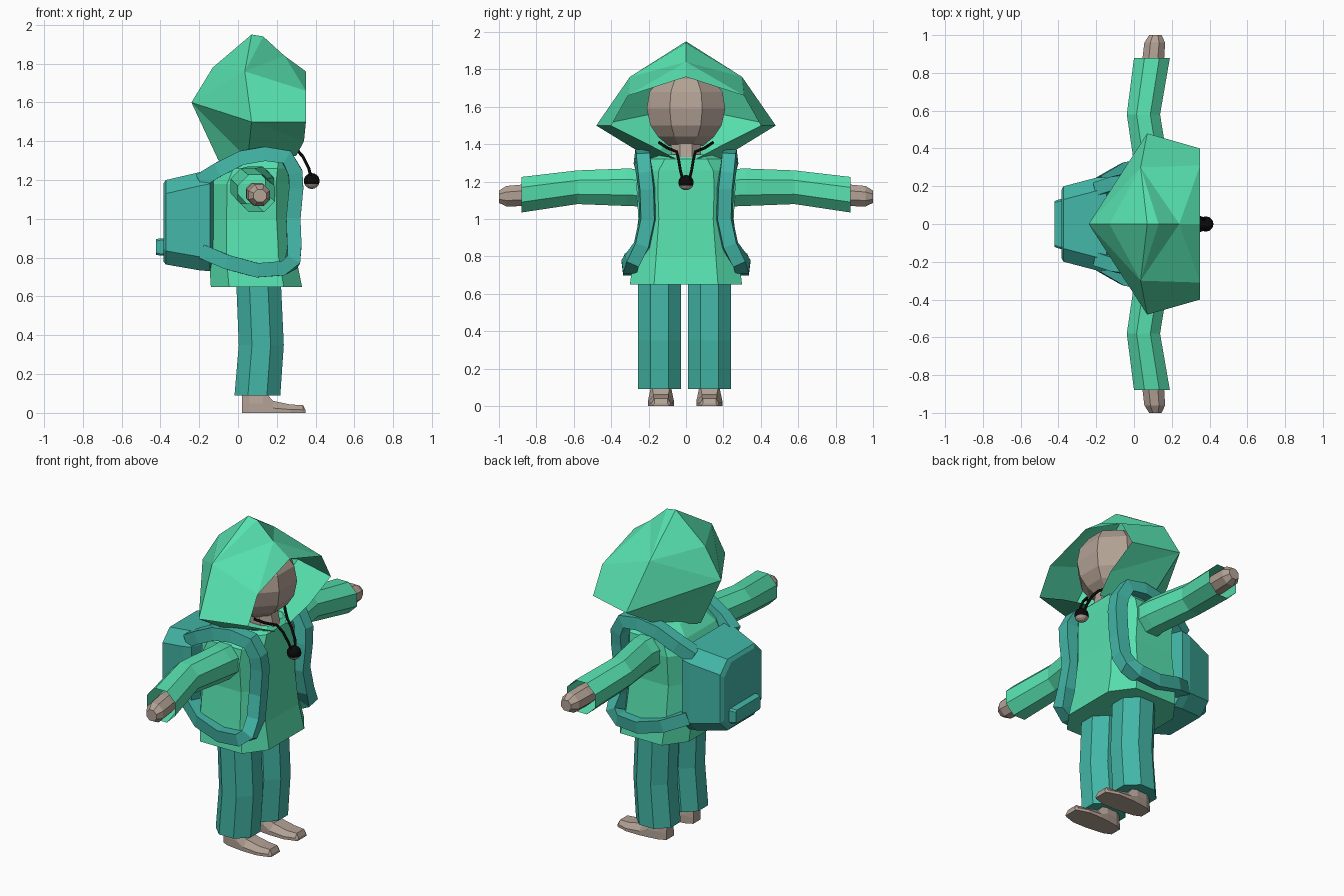
import bpy, bmesh, math
from mathutils import Vector

if "Cube" in bpy.data.objects:
    bpy.data.objects.remove(bpy.data.objects["Cube"])


def material(name, rgb):
    m = bpy.data.materials.new(name)
    m.diffuse_color = (*rgb, 1)
    m.use_nodes = True
    m.node_tree.nodes["Principled BSDF"].inputs["Base Color"].default_value = m.diffuse_color
    return m


GREEN = material("coat green", (0.095, 0.75, 0.43))
TEAL = material("pack teal", (0.056, 0.47, 0.385))
SKIN = material("skin", (0.45, 0.36, 0.30))
BLACK = material("cord black", (0.003, 0.003, 0.003))


def build(name, verts, faces, mat):
    bm = bmesh.new()
    vs = [bm.verts.new(v) for v in verts]
    for f in faces:
        bm.faces.new([vs[i] for i in f])
    bmesh.ops.recalc_face_normals(bm, faces=bm.faces)
    me = bpy.data.meshes.new(name)
    bm.to_mesh(me)
    bm.free()
    ob = bpy.data.objects.new(name, me)
    bpy.context.collection.objects.link(ob)
    me.materials.append(mat)
    return ob


def loft(name, rings, mat, caps=(True, True)):
    """Skin a list of equal-length rings."""
    n = len(rings[0])
    verts = [p for r in rings for p in r]
    faces = []
    for k in range(len(rings) - 1):
        for i in range(n):
            j = (i + 1) % n
            faces.append((k*n + i, k*n + j, (k+1)*n + j, (k+1)*n + i))
    if caps[0]:
        faces.append(tuple(range(n)))
    if caps[1]:
        faces.append(tuple(range(len(verts) - n, len(verts))))
    return build(name, verts, faces, mat)


def octagon(centre, a, b, axis, n=8):
    """Flat-sided ring around an axis with half extents a and b."""
    out = []
    for i in range(n):
        t = 2 * math.pi * (i + 0.5) / n
        u = a * math.cos(t) / math.cos(math.pi / n)
        v = b * math.sin(t) / math.cos(math.pi / n)
        d = {"x": (0, u, v), "y": (u, 0, v), "z": (u, v, 0)}[axis]
        out.append(Vector(centre) + Vector(d))
    return out


def coat_ring(z, b, f, w):
    """Box ring with chamfered corners, from back x to front x."""
    cx, cy = (f - b) * 0.2, w * 0.43
    return [(f, -w + cy, z), (f, w - cy, z), (f - cx, w, z), (b + cx, w, z),
            (b, w - cy, z), (b, -w + cy, z), (b + cx, -w, z), (f - cx, -w, z)]


# Coat body: z, back x, front x, half width
body = [(0.65, -0.14, 0.33, 0.30), (0.80, -0.15, 0.30, 0.28), (1.00, -0.145, 0.285, 0.255),
        (1.18, -0.14, 0.28, 0.265), (1.26, -0.10, 0.28, 0.255), (1.32, -0.04, 0.275, 0.20),
        (1.345, 0.02, 0.25, 0.13)]
loft("coat_body", [coat_ring(*r) for r in body], GREEN)

# Hood: centre-line points, then points on one side mirrored to the other
mid = {"T": (-0.24, 0, 1.60), "B": (-0.13, 0, 1.78), "P": (0.07, 0, 1.95),
       "Q": (0.13, 0, 1.94), "R": (0.24, 0, 1.84), "F": (0.35, 0, 1.76), "N": (-0.10, 0, 1.30)}
side = {"S": (0.07, 0.48, 1.50), "M": (0.035, 0.30, 1.76), "f": (0.35, 0.31, 1.66),
        "g": (0.35, 0.40, 1.50), "h": (0.34, 0.20, 1.40), "n": (0.05, 0.17, 1.31),
        "m": (0.30, 0.06, 1.325)}
hood_faces = ["TBM", "BPM", "TMS", "PQM", "QRM", "RfM", "RFf", "MfgS", "Sgh", "Shmn", "TSn", "TnN"]
keys = list(mid) + list(side)
verts = [mid[k] for k in mid] + [side[k] for k in side]
verts += [(x, -y, z) for x, y, z in side.values()]
faces = [[keys.index(c) for c in f] for f in hood_faces]
faces += [[i + len(side) if i >= len(mid) else i for i in f][::-1] for f in faces]
build("hood", verts, faces, GREEN)

# Head and neck
head = [(1.39, 0.09, 0.09), (1.44, 0.15, 0.15), (1.50, 0.185, 0.19), (1.59, 0.20, 0.21),
        (1.68, 0.185, 0.195), (1.75, 0.14, 0.14), (1.79, 0.07, 0.07)]
loft("head", [octagon((0.14, 0, z), a, b, "z") for z, a, b in head], SKIN)
loft("neck", [octagon((x, 0, z), 0.085, 0.08, "z") for x, z in ((0.19, 1.28), (0.16, 1.42))], SKIN)

for s, tag in ((1, "left"), (-1, "right")):
    # Sleeve: y, centre x, centre z, half extents
    arm = [(0.18, 0.09, 1.165, 0.105, 0.10), (0.32, 0.09, 1.17, 0.09, 0.10),
           (0.58, 0.05, 1.17, 0.088, 0.09), (0.88, 0.095, 1.13, 0.095, 0.095)]
    loft(tag + "_sleeve", [octagon((x, s*y, z), a, b, "y") for y, x, z, a, b in arm],
         GREEN, (True, False))

    # Hand, running back into the sleeve
    hand = [(0.74, 0.05), (0.86, 0.058), (0.96, 0.055), (1.0, 0.033)]
    loft(tag + "_hand", [octagon((0.09 + (y - 0.74) * 0.09, s*y, 1.135 - (y - 0.74) * 0.06),
                                 r, r, "y") for y, r in hand], SKIN)

    # Trouser leg, a touch wider apart on the right
    leg_y = 0.125 if s > 0 else -0.142
    leg = [(0.09, 0.10, 0.118), (0.35, 0.12, 0.116), (0.70, 0.105, 0.115)]
    loft(tag + "_trouser_leg", [octagon((x, leg_y, z), r, 0.115, "z") for z, x, r in leg], TEAL)

    # Foot: x, half width of sole, half width on top, top height
    foot = [(0.02, 0.035, 0.03, 0.09), (0.06, 0.055, 0.05, 0.12), (0.13, 0.065, 0.05, 0.12),
            (0.18, 0.07, 0.04, 0.062), (0.27, 0.07, 0.04, 0.043), (0.335, 0.05, 0.035, 0.04),
            (0.348, 0.042, 0.035, 0.015)]
    rings = []
    for x, w, t, h in foot:
        c = leg_y + (0 if s > 0 else 0.008)
        rings.append([(x, c - w, 0), (x, c + w, 0), (x, c + w, h * 0.4),
                      (x, c + t, h), (x, c - t, h), (x, c - w, h * 0.4)])
    loft(tag + "_foot", rings, SKIN)

    # Backpack strap looping round the shoulder and under the arm
    path = [(-0.19, 0.185, 1.20), (-0.10, 0.215, 1.255), (0.02, 0.23, 1.315), (0.14, 0.235, 1.335),
            (0.25, 0.23, 1.32), (0.295, 0.22, 1.24), (0.30, 0.21, 1.16), (0.285, 0.205, 1.00),
            (0.29, 0.235, 0.86), (0.28, 0.285, 0.775), (0.23, 0.30, 0.745),
            (0.10, 0.30, 0.735), (-0.05, 0.285, 0.775), (-0.17, 0.215, 0.825)]
    pts = [Vector((x, s*y, z)) for x, y, z in path]
    rings = []
    for i, p in enumerate(pts):
        d = pts[min(i + 1, len(pts) - 1)] - pts[max(i - 1, 0)]
        out = Vector((-d.z, 0, d.x)).normalized() * 0.037
        wide = d.cross(out).normalized() * 0.045
        rings.append([p + out + wide * 0.8, p + out - wide * 0.8,
                      p - out - wide, p - out + wide])
    loft(tag + "_strap", rings, TEAL)

    # Drawstring from the hood to the toggle
    cu = bpy.data.curves.new(tag + "_drawstring", "CURVE")
    cu.dimensions = "3D"
    cu.bevel_depth = 0.008
    cu.bevel_resolution = 1
    sp = cu.splines.new("POLY")
    cord = [(0.21, 0.145, 1.41), (0.25, 0.10, 1.38), (0.30, 0.05, 1.36), (0.335, 0.04, 1.32),
            (0.365, 0.03, 1.26), (0.38, 0.015, 1.20)]
    sp.points.add(len(cord) - 1)
    for q, (x, y, z) in zip(sp.points, cord):
        q.co = (x, s*y, z, 1)
    ob = bpy.data.objects.new(tag + "_drawstring", cu)
    bpy.context.collection.objects.link(ob)
    cu.materials.append(BLACK)

# Toggle: black bead with a pale underside
bpy.ops.mesh.primitive_uv_sphere_add(segments=12, ring_count=8, radius=0.041,
                                     location=(0.38, 0, 1.195))
bead = bpy.context.object
bead.name = "toggle"
bead.data.materials.append(BLACK)
bead.data.materials.append(SKIN)
for p in bead.data.polygons:
    p.material_index = 1 if p.center.z < -0.018 else 0


# Backpack with chamfered edges
def pack_ring(x, w, lo, hi, c):
    return [(x, -w, lo + c), (x, -w + c, lo), (x, w - c, lo), (x, w, lo + c),
            (x, w, hi - c), (x, w - c, hi), (x, -w + c, hi), (x, -w, hi - c)]


loft("backpack", [pack_ring(-0.385, 0.18, 0.78, 1.18, 0.07),
                  pack_ring(-0.372, 0.20, 0.765, 1.20, 0.07),
                  pack_ring(-0.20, 0.245, 0.735, 1.24, 0.07),
                  pack_ring(-0.145, 0.245, 0.73, 1.25, 0.07),
                  pack_ring(-0.12, 0.15, 0.76, 1.22, 0.05)], TEAL)

# Small pocket on the back of the pack
loft("backpack_pocket", [pack_ring(-0.36, 0.135, 0.81, 0.90, 0.01),
                         pack_ring(-0.40, 0.13, 0.81, 0.90, 0.01),
                         pack_ring(-0.422, 0.12, 0.815, 0.895, 0.01)], TEAL)
